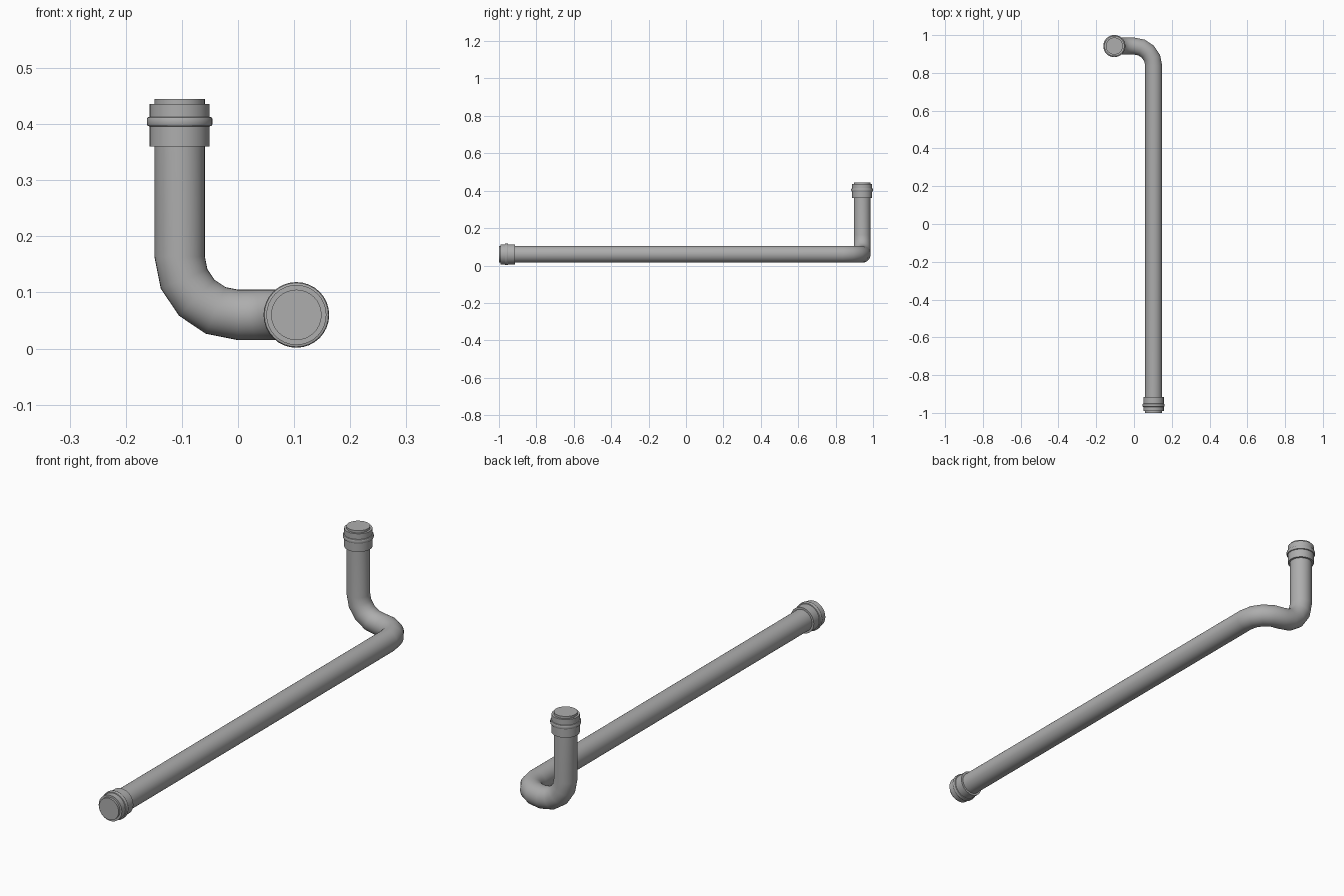
import bpy
import bmesh
from math import pi, radians
from mathutils import Matrix, Vector

if "Cube" in bpy.data.objects:
    bpy.data.objects.remove(bpy.data.objects["Cube"], do_unlink=True)

SIDES = 32
PIPE_R = 0.045
BEND_R = 0.104
AXIS_Z = 0.06
BEND_Y = 0.838
TOP_Z = 0.445

# Single grey plastic
grey = bpy.data.materials.new("pipe_grey")
grey.use_nodes = True
grey.diffuse_color = (0.42, 0.42, 0.42, 1)
grey.node_tree.nodes["Principled BSDF"].inputs["Base Color"].default_value = (0.42, 0.42, 0.42, 1)


def finish(bm, name):
    bmesh.ops.recalc_face_normals(bm, faces=bm.faces)
    mesh = bpy.data.meshes.new(name)
    bm.to_mesh(mesh)
    bm.free()
    mesh.materials.append(grey)
    obj = bpy.data.objects.new(name, mesh)
    bpy.context.collection.objects.link(obj)
    bpy.ops.object.select_all(action="DESELECT")
    obj.select_set(True)
    bpy.context.view_layer.objects.active = obj
    bpy.ops.object.shade_smooth_by_angle(angle=radians(35))
    return obj


def extend(bm, edges, offset):
    """Extrude an open ring along a straight run."""
    geom = bmesh.ops.extrude_edge_only(bm, edges=edges)["geom"]
    verts = [g for g in geom if isinstance(g, bmesh.types.BMVert)]
    bmesh.ops.translate(bm, verts=verts, vec=offset)
    return [g for g in geom if isinstance(g, bmesh.types.BMEdge)]


def bend(bm, edges, centre, axis):
    """Turn an open ring through a quarter elbow."""
    geom = bmesh.ops.spin(bm, geom=edges, cent=centre, axis=axis,
                          angle=pi / 2, steps=4)["geom_last"]
    return [g for g in geom if isinstance(g, bmesh.types.BMEdge)]


# Pipe: long run, sideways elbow, upward elbow, riser
bm = bmesh.new()
start = Matrix.Translation((BEND_R, -1, AXIS_Z)) @ Matrix.Rotation(pi / 2, 4, "X")
bmesh.ops.create_circle(bm, segments=SIDES, radius=PIPE_R, matrix=start)
ring = extend(bm, bm.edges[:], Vector((0, 1 + BEND_Y, 0)))
ring = bend(bm, ring, (0, BEND_Y, AXIS_Z), (0, 0, 1))
ring = bend(bm, ring, (0, BEND_Y + BEND_R, AXIS_Z + BEND_R), (0, 1, 0))
extend(bm, ring, Vector((0, 0, TOP_Z - AXIS_Z - BEND_R)))
bmesh.ops.holes_fill(bm, edges=[e for e in bm.edges if e.is_boundary], sides=0)
finish(bm, "pipe")

# Socket collar profile: radius and distance back from the pipe end
COLLAR = [(0.044, 0.009), (0.0535, 0.009), (0.0535, 0.032), (0.057, 0.033),
          (0.0585, 0.036), (0.0585, 0.045), (0.057, 0.048), (0.0535, 0.049),
          (0.0535, 0.085), (0.044, 0.085)]


def collar(name, matrix):
    bm = bmesh.new()
    verts = [bm.verts.new((r, 0, -d)) for r, d in COLLAR]
    edges = [bm.edges.new(pair) for pair in zip(verts, verts[1:])]
    bmesh.ops.spin(bm, geom=verts + edges, cent=(0, 0, 0), axis=(0, 0, 1),
                   angle=2 * pi, steps=SIDES)
    bmesh.ops.remove_doubles(bm, verts=bm.verts, dist=0.0001)
    bm.transform(matrix)
    finish(bm, name)


collar("riser_collar", Matrix.Translation((-BEND_R, BEND_Y + BEND_R, TOP_Z)))
collar("front_collar", start)
